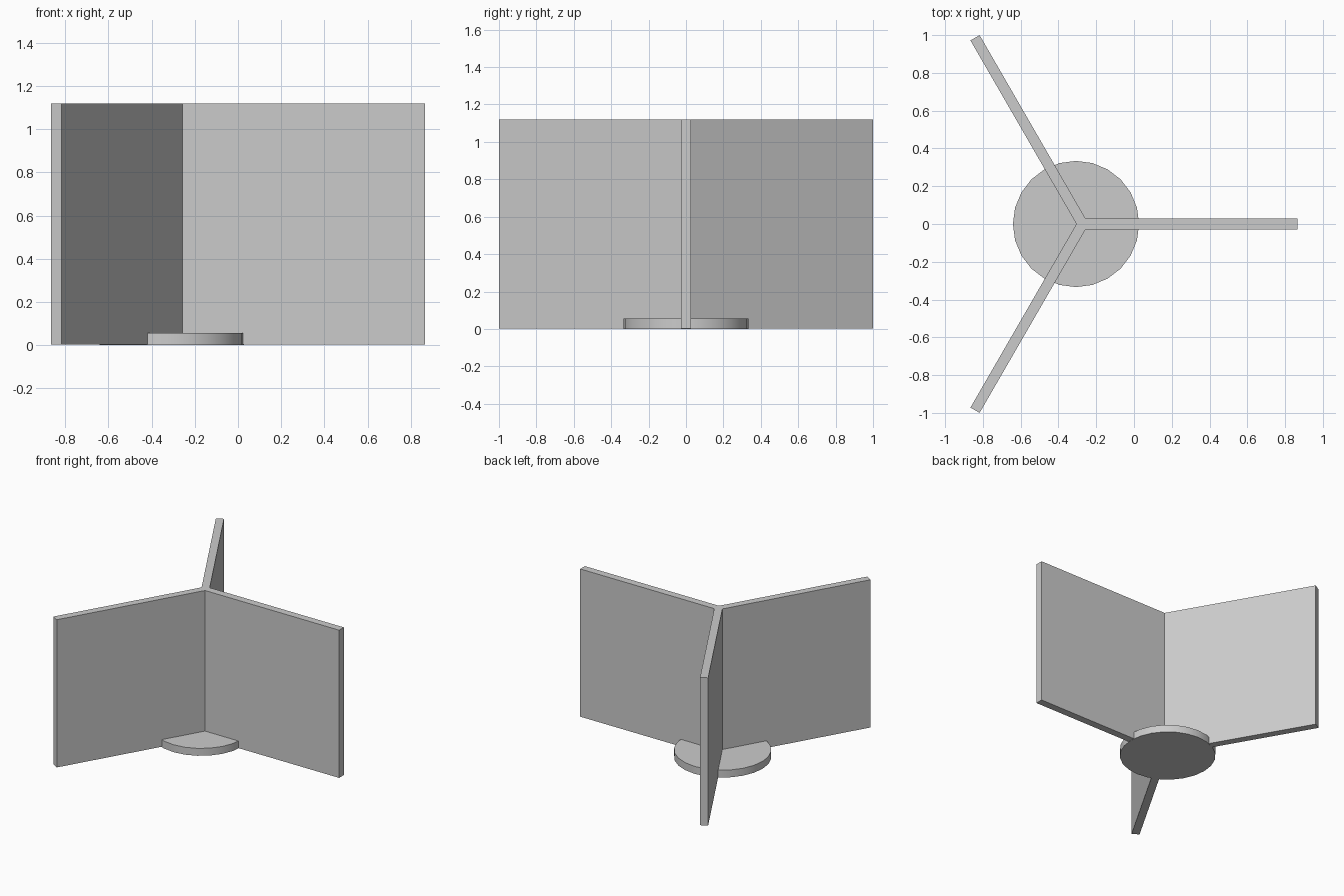
import bpy, bmesh, math

if "Cube" in bpy.data.objects:
    bpy.data.objects.remove(bpy.data.objects["Cube"])

CX = -0.2725            # hub where the three panels meet
LENGTH, HALF = 1.1385, 0.028
HEIGHT = 1.12

grey = bpy.data.materials.new("grey")
grey.diffuse_color = (0.6, 0.6, 0.6, 1)
grey.use_nodes = True
grey.node_tree.nodes["Principled BSDF"].inputs["Base Color"].default_value = grey.diffuse_color


def prism(name, outline, z0, z1):
    """Extrude a flat outline straight up into a solid."""
    bm = bmesh.new()
    face = bm.faces.new([bm.verts.new((x, y, z0)) for x, y in outline])
    top = bmesh.ops.extrude_face_region(bm, geom=[face])["geom"]
    verts = [v for v in top if isinstance(v, bmesh.types.BMVert)]
    bmesh.ops.translate(bm, verts=verts, vec=(0, 0, z1 - z0))
    bmesh.ops.recalc_face_normals(bm, faces=bm.faces)
    mesh = bpy.data.meshes.new(name)
    bm.to_mesh(mesh)
    bm.free()
    mesh.materials.append(grey)
    obj = bpy.data.objects.new(name, mesh)
    bpy.context.collection.objects.link(obj)
    return obj


# Three-winged divider: each wing adds two end corners and one inner corner
outline = []
for i in range(3):
    a = math.radians(120 * i)
    c, s = math.cos(a), math.sin(a)
    inner = HALF / math.tan(math.radians(60))
    for u, v in ((LENGTH, -HALF), (LENGTH, HALF), (inner, HALF)):
        outline.append((CX + u * c - v * s, u * s + v * c))
prism("divider_panels", outline, 0.002, HEIGHT)

# Round base plate
ring = [(-0.307 + 0.334 * math.cos(math.tau * i / 24),
         0.334 * math.sin(math.tau * i / 24)) for i in range(24)]
base = prism("base_disc", ring, 0, 0.056)
bpy.context.view_layer.objects.active = base
base.select_set(True)
bpy.ops.object.shade_smooth_by_angle(angle=math.radians(30))
